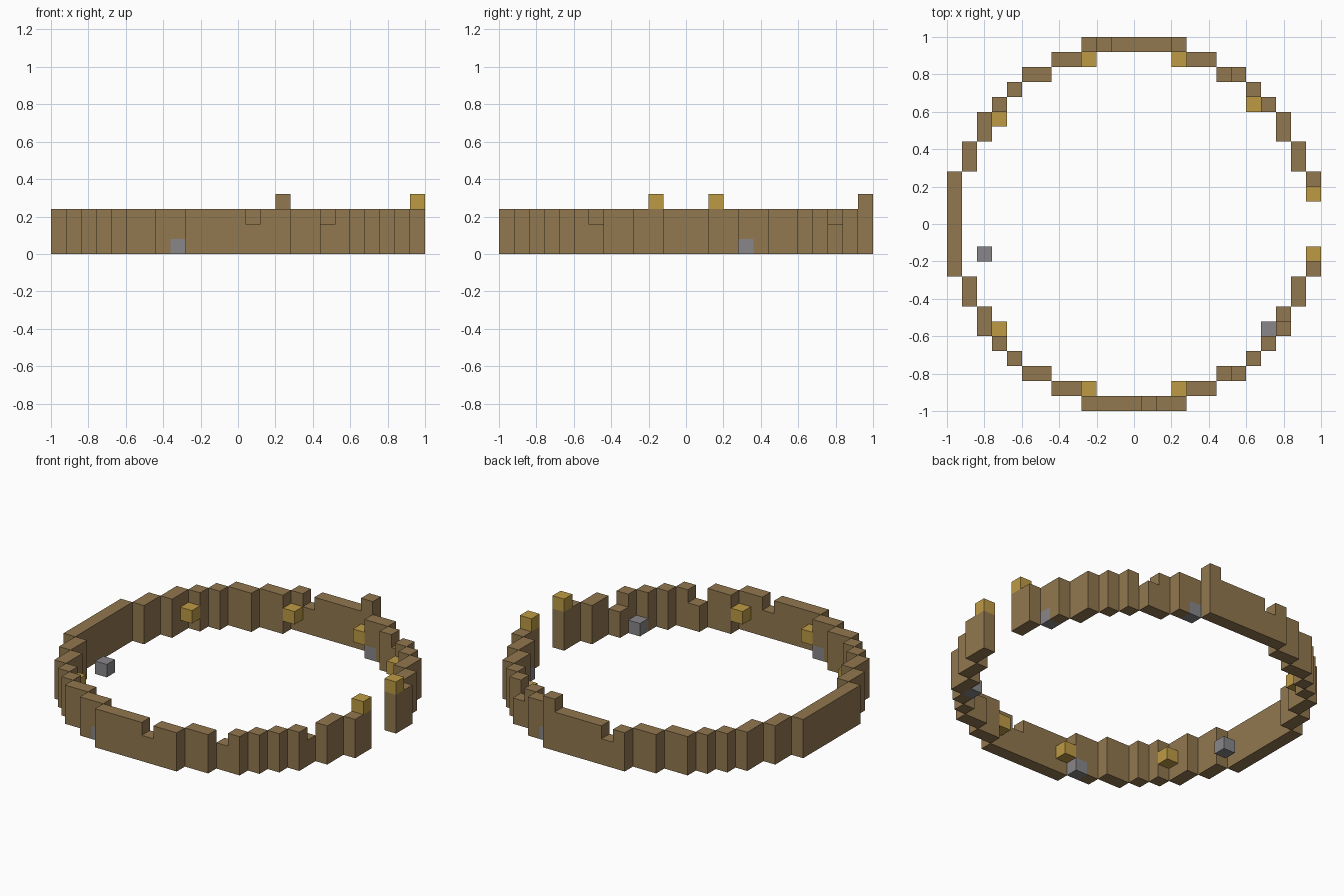
import bpy
import bmesh
from mathutils import Vector

UNIT = 0.08      # edge of one cube
HEIGHT = 3       # wall height in cubes

cube = bpy.data.objects.get("Cube")
if cube:
    bpy.data.objects.remove(cube, do_unlink=True)


def material(name, rgb):
    mat = bpy.data.materials.new(name)
    mat.use_nodes = True
    mat.diffuse_color = (*rgb, 1)
    mat.node_tree.nodes["Principled BSDF"].inputs["Base Color"].default_value = (*rgb, 1)
    return mat


wood = material("brown wood", (0.285, 0.184, 0.078))
gold = material("lamp gold", (0.51, 0.325, 0.06))
grey = material("stone grey", (0.246, 0.24, 0.25))


def build_cells(name, cells, mat):
    """Make one object from the outer faces of a set of grid cubes."""
    bm = bmesh.new()
    verts = {}

    def vert(p):
        key = tuple(round(c * 2) for c in p)
        if key not in verts:
            verts[key] = bm.verts.new((p + Vector((0, 0, 0.5))) * UNIT)
        return verts[key]

    for cell in cells:
        for axis in range(3):
            for sign in (-1, 1):
                n = Vector((0, 0, 0))
                n[axis] = sign
                centre = Vector(cell)
                if tuple(round(c) for c in centre + n) in cells:
                    continue
                u = Vector((0, 0, 0))
                u[(axis + 1) % 3] = 0.5
                v = n.cross(u)
                mid = centre + n / 2
                bm.faces.new([vert(mid + a * u + b * v)
                              for a, b in ((-1, -1), (1, -1), (1, 1), (-1, 1))])
    # Merge the flat cube faces into whole wall panels
    bmesh.ops.dissolve_limit(bm, angle_limit=0.01, verts=bm.verts[:], edges=bm.edges[:])
    mesh = bpy.data.meshes.new(name)
    bm.to_mesh(mesh)
    bm.free()
    mesh.materials.append(mat)
    obj = bpy.data.objects.new(name, mesh)
    bpy.context.collection.objects.link(obj)


# Ring plan: one eighth in stepped runs, mirrored and swapped all round
runs = [(range(0, 4), 12), (range(4, 6), 11), (range(6, 8), 10), (range(8, 9), 9)]
plan = set()
for run, far in runs:
    for near in run:
        for a, b in ((near, far), (far, near)):
            plan |= {(sx * a, sy * b) for sx in (-1, 1) for sy in (-1, 1)}

# Gate opening on the left side
plan -= {(12, y) for y in (-1, 0, 1)}

wall = {(x, y, z) for x, y in plan for z in range(HEIGHT)}

# Broken top cubes and one raised cube
wall -= {(x, y, HEIGHT - 1) for x, y in
         ((1, -12), (6, -10), (10, -6), (7, 10), (-2, 12))}
wall.add((3, 12, HEIGHT))

# Stones: three set into the wall foot, two loose on the ground
wall_stones = [(-4, -11, 0), (11, 4, 0), (4, 11, 0)]
loose_stones = [(-10, -2, 0), (9, -7, 0)]
wall -= set(wall_stones)

build_cells("ring_wall", wall, wood)
for i, cell in enumerate(wall_stones):
    build_cells(f"wall_stone_{i + 1}", {cell}, grey)
for i, cell in enumerate(loose_stones):
    build_cells(f"loose_stone_{i + 1}", {cell}, grey)

# Lamps on the inner wall and on top of the gate posts
inner = [(-3, 11), (3, 11), (-3, -11), (3, -11), (-9, 7), (-9, -7), (8, 8)]
for i, (x, y) in enumerate(inner):
    build_cells(f"wall_lamp_{i + 1}", {(x, y, 1)}, gold)
for side, y in (("front", -2), ("back", 2)):
    build_cells(f"gate_lamp_{side}", {(12, y, HEIGHT)}, gold)
